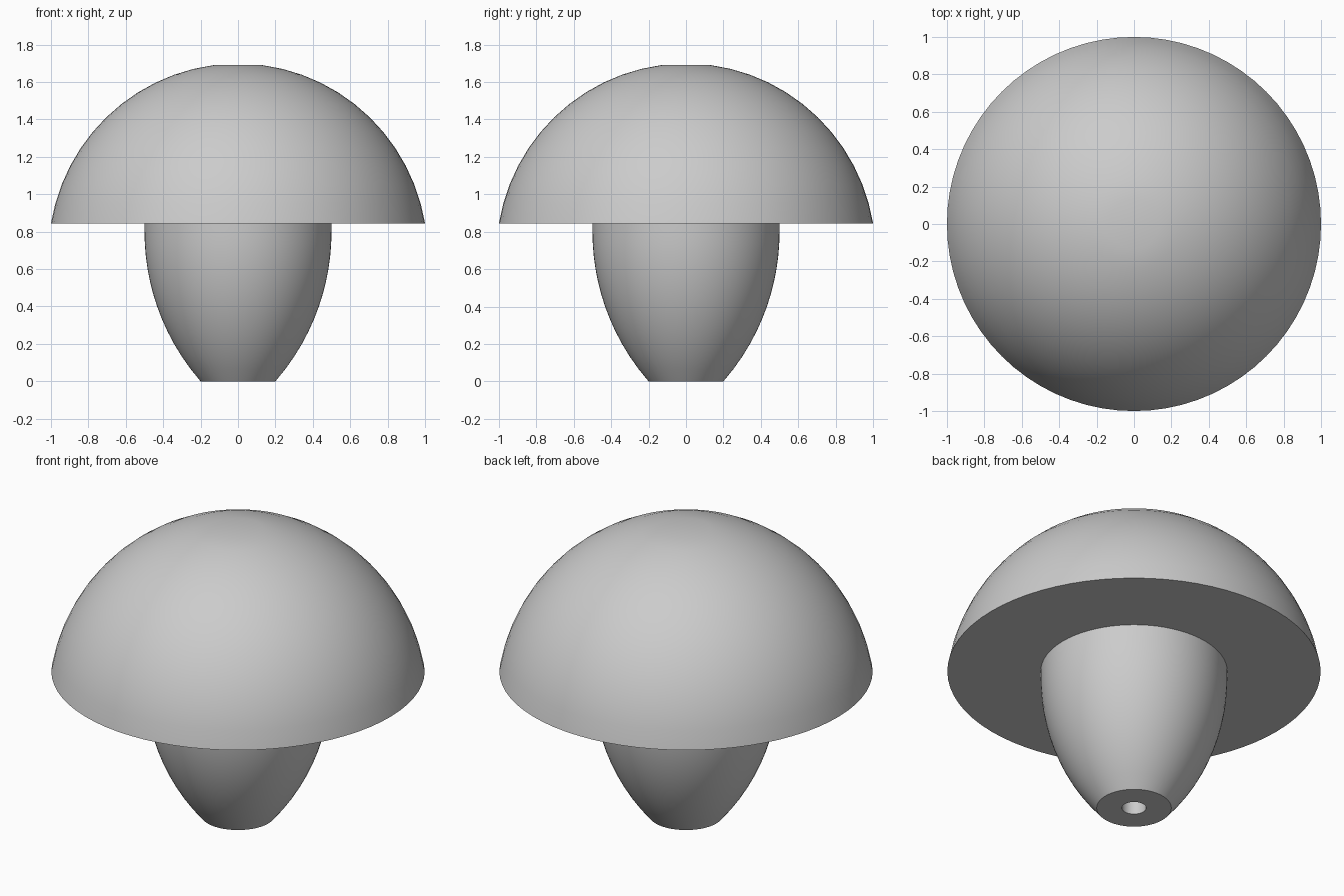
import bpy, bmesh
from math import sin, cos, asin, sqrt, radians, pi

default = bpy.data.objects.get("Cube")
if default:
    bpy.data.objects.remove(default, do_unlink=True)

SEGMENTS = 72
RIM_Z = 0.845      # underside of the cap
TOP_Z = 1.69

GREY = (0.6, 0.6, 0.6, 1)
grey = bpy.data.materials.new("plain grey")
grey.use_nodes = True
grey.diffuse_color = GREY
grey.node_tree.nodes["Principled BSDF"].inputs["Base Color"].default_value = GREY


def lathe(name, profile):
    """Turn a list of (radius, height) points around z; radius 0 makes a pole."""
    bm = bmesh.new()
    rings = []
    for r, z in profile:
        count = SEGMENTS if r > 0 else 1
        angles = [2 * pi * i / SEGMENTS for i in range(count)]
        rings.append([bm.verts.new((r * cos(a), r * sin(a), z)) for a in angles])
    for a, b in zip(rings, rings[1:]):
        for i in range(SEGMENTS):
            j = (i + 1) % SEGMENTS
            corners = [a[i % len(a)], a[j % len(a)], b[j % len(b)], b[i % len(b)]]
            bm.faces.new(list(dict.fromkeys(corners)))
    bmesh.ops.recalc_face_normals(bm, faces=bm.faces)
    mesh = bpy.data.meshes.new(name)
    bm.to_mesh(mesh)
    bm.free()
    mesh.materials.append(grey)
    obj = bpy.data.objects.new(name, mesh)
    bpy.context.collection.objects.link(obj)
    bpy.ops.object.select_all(action="DESELECT")
    obj.select_set(True)
    bpy.context.view_layer.objects.active = obj
    bpy.ops.object.shade_smooth_by_angle(angle=radians(30))


# Domed cap: slightly less than half a ball, with a flat base and a small flat crown
height = TOP_Z - RIM_Z
ball = (1 + height ** 2) / (2 * height)
rim_angle = pi - asin(1 / ball) if height > ball else asin(1 / ball)
crown_angle = radians(7.5)
steps = 12
dome = []
for k in range(steps + 1):
    t = rim_angle + (crown_angle - rim_angle) * k / steps
    dome.append((ball * sin(t), TOP_Z - ball + ball * cos(t)))
crown_z = dome[-1][1]
dome = [(r, RIM_Z + (z - RIM_Z) * height / (crown_z - RIM_Z)) for r, z in dome]
lathe("cap", [(0, RIM_Z)] + dome + [(0, TOP_Z)])

# Bulging stem: an arc from the narrow foot to its widest point under the cap
WIDEST, FOOT, WIDEST_Z = 0.5, 0.2, 0.8
BORE, BORE_TOP = 0.065, 0.7
drop = WIDEST - FOOT
bend = (WIDEST_Z ** 2 + drop ** 2) / (2 * drop)
side = []
for k in range(13):
    z = WIDEST_Z * k / 12
    side.append((WIDEST - bend + sqrt(bend ** 2 - (WIDEST_Z - z) ** 2), z))
bore = [(0, BORE_TOP), (BORE, BORE_TOP), (BORE, 0)]
stem_top = [(WIDEST, RIM_Z + 0.02), (0, RIM_Z + 0.02)]
lathe("stem", bore + side + stem_top)
